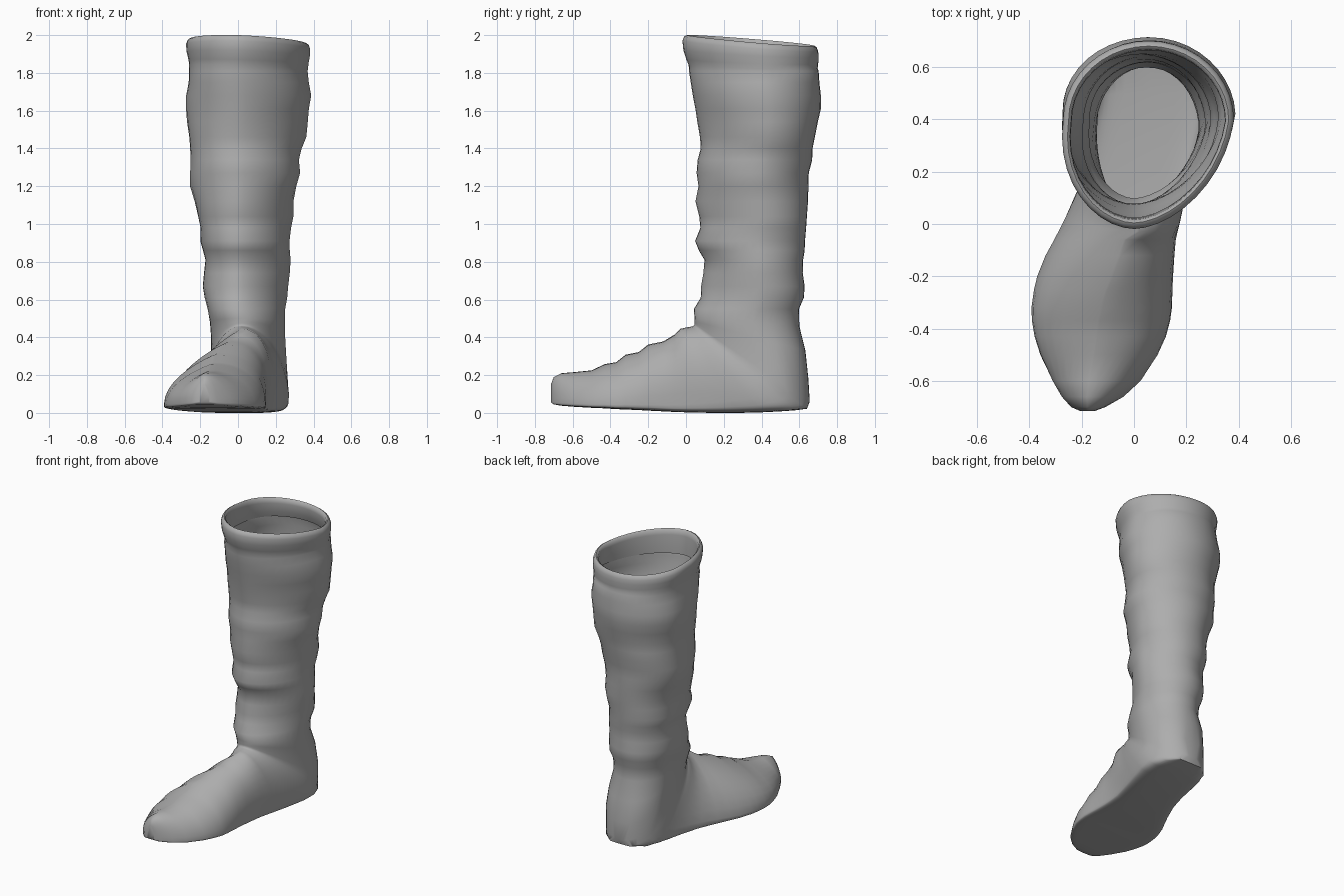
import bpy, bmesh, math

N = 40  # points round the boot


def ring(top, back, left, right, p=0.55, e=1.0, fold=0.0, gl=1.0, gr=1.0):
    """Closed section from a top/front point to a bottom/back point.
    p places the widest line, e below 1 squares off the lower half,
    gl and gr above 1 slim the upper left and right flanks."""
    (tx, ty, tz), (by, bz) = top, back
    mid, half = (left + right) / 2, (right - left) / 2
    pts = []
    for i in range(N):
        t = math.tau * i / N
        c, s = math.cos(t), math.sin(t)
        if c >= 0:
            f, g = p * (1 - c), (gr if s > 0 else gl)
        else:
            f, g = p + (1 - p) * abs(c) ** e, e
        w = math.copysign(abs(s) ** g, s)
        x = tx + (mid - tx) * min(1, f / p) + w * half
        y, z = ty + (by - ty) * f, tz + (bz - tz) * f
        # soft diagonal leather folds
        d = fold * math.sin(15 * z + 2 * t) * abs(s)
        pts.append((x + d * s, y - d * c, z))
    return pts


def round_heel(pts):
    """Keep the heel inside a rounded outline."""
    out = []
    for x, y, z in pts:
        if y > 0.42:
            lim = 0.207 * math.sqrt(max(0.0, 1 - ((y - 0.42) / 0.236) ** 2))
            x = max(0.062 - lim, min(0.062 + lim, x))
        out.append((x, y, z))
    return out


rings = []

# foot: y, ridge x, ridge z, sole z, left, right
for y, rx, rz, sz, l, r in [
    (-0.715, -0.18, 0.150, 0.055, -0.205, -0.150),
    (-0.700, -0.18, 0.190, 0.045, -0.240, -0.110),
    (-0.660, -0.18, 0.210, 0.038, -0.275, -0.040),
    (-0.600, -0.17, 0.215, 0.033, -0.310, 0.025),
    (-0.500, -0.15, 0.225, 0.027, -0.358, 0.090),
    (-0.430, -0.14, 0.258, 0.024, -0.380, 0.122),
    (-0.370, -0.13, 0.268, 0.020, -0.390, 0.138),
    (-0.320, -0.12, 0.308, 0.018, -0.392, 0.145),
    (-0.250, -0.10, 0.322, 0.015, -0.382, 0.147),
    (-0.200, -0.08, 0.362, 0.012, -0.370, 0.147),
    (-0.120, -0.05, 0.378, 0.008, -0.338, 0.150),
    (-0.060, -0.03, 0.415, 0.005, -0.305, 0.155),
]:
    rings.append(ring((rx, y, rz), (y, sz), l, r, 0.91, 0.4, gl=1.8, gr=0.85))

# ankle: sections fan round the instep towards the heel
for ty, tz, by, bz, l, r, p, e, g in [
    (-0.03, 0.445, 0.03, 0.002, -0.262, 0.165, 0.90, 0.40, 1.6),
    (0.00, 0.452, 0.15, 0.000, -0.212, 0.195, 0.88, 0.40, 1.35),
    (0.02, 0.455, 0.28, 0.000, -0.178, 0.228, 0.86, 0.40, 1.15),
    (0.03, 0.458, 0.40, 0.003, -0.160, 0.258, 0.84, 0.40, 1.0),
    (0.04, 0.460, 0.50, 0.008, -0.148, 0.270, 0.80, 0.40, 1.0),
    (0.042, 0.463, 0.58, 0.014, -0.143, 0.270, 0.76, 0.42, 1.0),
    (0.044, 0.467, 0.640, 0.022, -0.142, 0.267, 0.71, 0.46, 1.0),
    (0.045, 0.470, 0.655, 0.060, -0.140, 0.262, 0.66, 0.55, 1.0),
    (0.045, 0.476, 0.648, 0.180, -0.138, 0.256, 0.62, 0.70, 1.0),
    (0.045, 0.485, 0.632, 0.330, -0.140, 0.250, 0.58, 0.85, 1.0),
    (0.045, 0.500, 0.600, 0.460, -0.146, 0.248, 0.56, 1.00, 1.0),
]:
    rings.append(round_heel(ring((0.02, ty, tz), (by, bz), l, r, p, e, gl=g)))

# shaft: z, front y, back y, left, right
for z, f, b, l, r in [
    (0.55, 0.042, 0.598, -0.160, 0.255),
    (0.61, 0.078, 0.624, -0.172, 0.262),
    (0.67, 0.080, 0.628, -0.178, 0.262),
    (0.74, 0.092, 0.618, -0.170, 0.268),
    (0.81, 0.098, 0.620, -0.166, 0.276),
    (0.86, 0.068, 0.628, -0.185, 0.276),
    (0.91, 0.048, 0.630, -0.203, 0.278),
    (0.98, 0.076, 0.636, -0.198, 0.286),
    (1.04, 0.070, 0.640, -0.206, 0.294),
    (1.12, 0.050, 0.646, -0.222, 0.288),
    (1.20, 0.066, 0.648, -0.250, 0.304),
    (1.27, 0.056, 0.650, -0.254, 0.330),
    (1.34, 0.062, 0.668, -0.256, 0.328),
    (1.40, 0.078, 0.670, -0.254, 0.342),
    (1.46, 0.074, 0.682, -0.252, 0.362),
    (1.54, 0.060, 0.698, -0.260, 0.364),
    (1.61, 0.050, 0.714, -0.268, 0.370),
    (1.68, 0.036, 0.714, -0.272, 0.388),
    (1.75, 0.025, 0.706, -0.262, 0.380),
    (1.81, 0.016, 0.702, -0.258, 0.374),
]:
    rings.append(ring((0.0, f, z), (b, z), l, r, 0.57, fold=0.006,
                      gl=1.12, gr=1.12))

# cuff: rolled rim leaning back and right, then folded inside
for zf, zb, f, b, l, r in [
    (1.842, 1.825, 0.014, 0.697, -0.254, 0.370),
    (1.870, 1.850, 0.002, 0.700, -0.257, 0.373),
    (1.920, 1.885, -0.014, 0.701, -0.268, 0.380),
    (1.970, 1.915, -0.019, 0.700, -0.271, 0.382),
    (1.993, 1.937, -0.010, 0.692, -0.262, 0.374),
    (2.000, 1.945, 0.004, 0.680, -0.250, 0.362),
    (1.990, 1.937, 0.016, 0.668, -0.240, 0.350),
    (1.960, 1.910, 0.020, 0.664, -0.238, 0.348),
    (1.880, 1.850, 0.024, 0.676, -0.240, 0.354),
    (1.830, 1.812, 0.024, 0.690, -0.246, 0.362),
]:
    rim = ring((0.0, f, zf), (b, zb), l, r, 0.58, gl=1.12, gr=1.12)
    rings.append([(x, y, z - 0.03 * x) for x, y, z in rim])

# skin the sections into one boot
bm = bmesh.new()
rows = [[bm.verts.new(p) for p in rg] for rg in rings]
for a, b in zip(rows, rows[1:]):
    for j in range(N):
        k = (j + 1) % N
        bm.faces.new((a[j], a[k], b[k], b[j]))
bm.faces.new(rows[0][::-1])  # toe tip
mesh = bpy.data.meshes.new("boot")
bm.to_mesh(mesh)
bm.free()

leather = bpy.data.materials.new("grey leather")
leather.diffuse_color = (0.42, 0.42, 0.42, 1)
mesh.materials.append(leather)
boot = bpy.data.objects.new("boot", mesh)
bpy.context.collection.objects.link(boot)
bpy.context.view_layer.objects.active = boot
boot.select_set(True)
bpy.ops.object.shade_smooth_by_angle(angle=math.radians(58))
